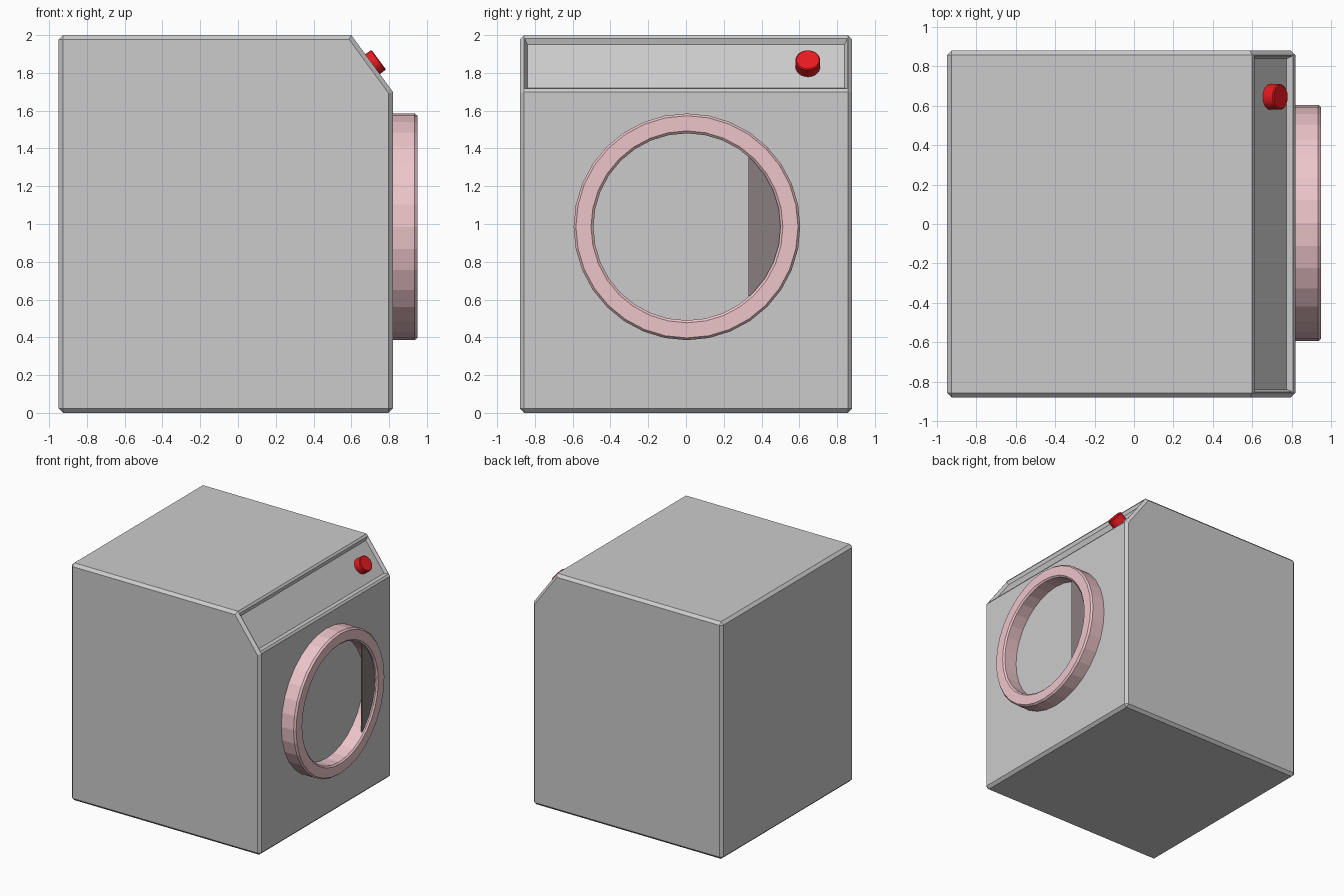
import bpy, bmesh, math
from mathutils import Vector, Matrix

if "Cube" in bpy.data.objects:
    bpy.data.objects.remove(bpy.data.objects["Cube"])

SLOPE_N = Vector((0.30, 0, 0.22)).normalized()


def material(name, rgb):
    m = bpy.data.materials.new(name)
    m.diffuse_color = (*rgb, 1)
    m.use_nodes = True
    m.node_tree.nodes["Principled BSDF"].inputs["Base Color"].default_value = m.diffuse_color
    return m


def finish(bm, name, mat=None):
    bmesh.ops.recalc_face_normals(bm, faces=bm.faces[:])
    me = bpy.data.meshes.new(name)
    bm.to_mesh(me)
    bm.free()
    ob = bpy.data.objects.new(name, me)
    bpy.context.collection.objects.link(ob)
    if mat:
        me.materials.append(mat)
    return ob


def prism(bm, pts, direction):
    face = bm.faces.new([bm.verts.new(p) for p in pts])
    geo = bmesh.ops.extrude_face_region(bm, geom=[face])["geom"]
    verts = [g for g in geo if isinstance(g, bmesh.types.BMVert)]
    bmesh.ops.translate(bm, verts=verts, vec=direction)
    bmesh.ops.recalc_face_normals(bm, faces=bm.faces[:])


# Cabinet: side profile with a sloped control area, bevelled edges
bm = bmesh.new()
profile = [(-0.95, 0), (0.82, 0), (0.82, 1.70), (0.60, 2.0), (-0.95, 2.0)]
prism(bm, [(x, -0.88, z) for x, z in profile], (0, 1.76, 0))


def slope_crease(e):
    a, b = (v.co for v in e.verts)
    on_corner = any((Vector((a.x, a.z)) - Vector(c)).length < 0.01
                    for c in (profile[2], profile[3]))
    return on_corner and abs(a.y - b.y) > 1


bmesh.ops.bevel(bm, geom=[e for e in bm.edges if not slope_crease(e)],
                offset=0.023, offset_type='OFFSET', segments=1,
                profile=0.5, affect='EDGES')

# Recessed control panel with sloping walls
bm.normal_update()
panel = max((f for f in bm.faces if f.normal.dot(SLOPE_N) > 0.99),
            key=lambda f: f.calc_area())
for depth, half in ((0, 0.854), (-0.025, 0.84)):
    bmesh.ops.inset_individual(bm, faces=[panel], thickness=0.03, depth=depth)
    for v in panel.verts:
        v.co.y = math.copysign(half, v.co.y)
finish(bm, "cabinet")

# Door ring: small chamfered cross-section revolved about the x axis
pink = material("ring_pink", (0.85, 0.56, 0.59))
center = Vector((0, 0.005, 0.985))
section = [(0.80, 0.60), (0.935, 0.60), (0.95, 0.588),
           (0.95, 0.508), (0.938, 0.495), (0.80, 0.495)]
SIDES = 32
bm = bmesh.new()
rings = []
for i in range(SIDES):
    a = 2 * math.pi * i / SIDES
    rings.append([bm.verts.new(center + Vector((x, r * math.cos(a), r * math.sin(a))))
                  for x, r in section])
for i in range(SIDES):
    p, q = rings[i], rings[(i + 1) % SIDES]
    for j in range(len(section)):
        k = (j + 1) % len(section)
        bm.faces.new((p[j], p[k], q[k], q[j]))
finish(bm, "door_ring", pink)

# Door grip: thin circle segment across one side of the opening
dark = material("grip_dark", (0.25, 0.21, 0.21))
half_angle = math.acos(0.325 / 0.497)
arc = [half_angle * (2 * i / 10 - 1) for i in range(11)]
bm = bmesh.new()
prism(bm, [center + Vector((0.915, 0.497 * math.cos(a), 0.497 * math.sin(a)))
           for a in arc], (0.012, 0, 0))
finish(bm, "door_grip", dark)

# Control knob standing on the recessed panel
red = material("knob_red", (0.8, 0.01, 0.015))
bm = bmesh.new()
height = 0.07
top = Vector((0.745, 0.645, 1.87))
rot = SLOPE_N.to_track_quat('Z', 'Y').to_matrix().to_4x4()
bmesh.ops.create_cone(bm, cap_ends=True, segments=32, radius1=0.065,
                      radius2=0.065, depth=height,
                      matrix=Matrix.Translation(top - SLOPE_N * height / 2) @ rot)
rim = [e for e in bm.edges
       if all((v.co - top).dot(SLOPE_N) > -0.01 for v in e.verts)]
bmesh.ops.bevel(bm, geom=rim, offset=0.005, segments=1, profile=0.5, affect='EDGES')
finish(bm, "control_knob", red)
